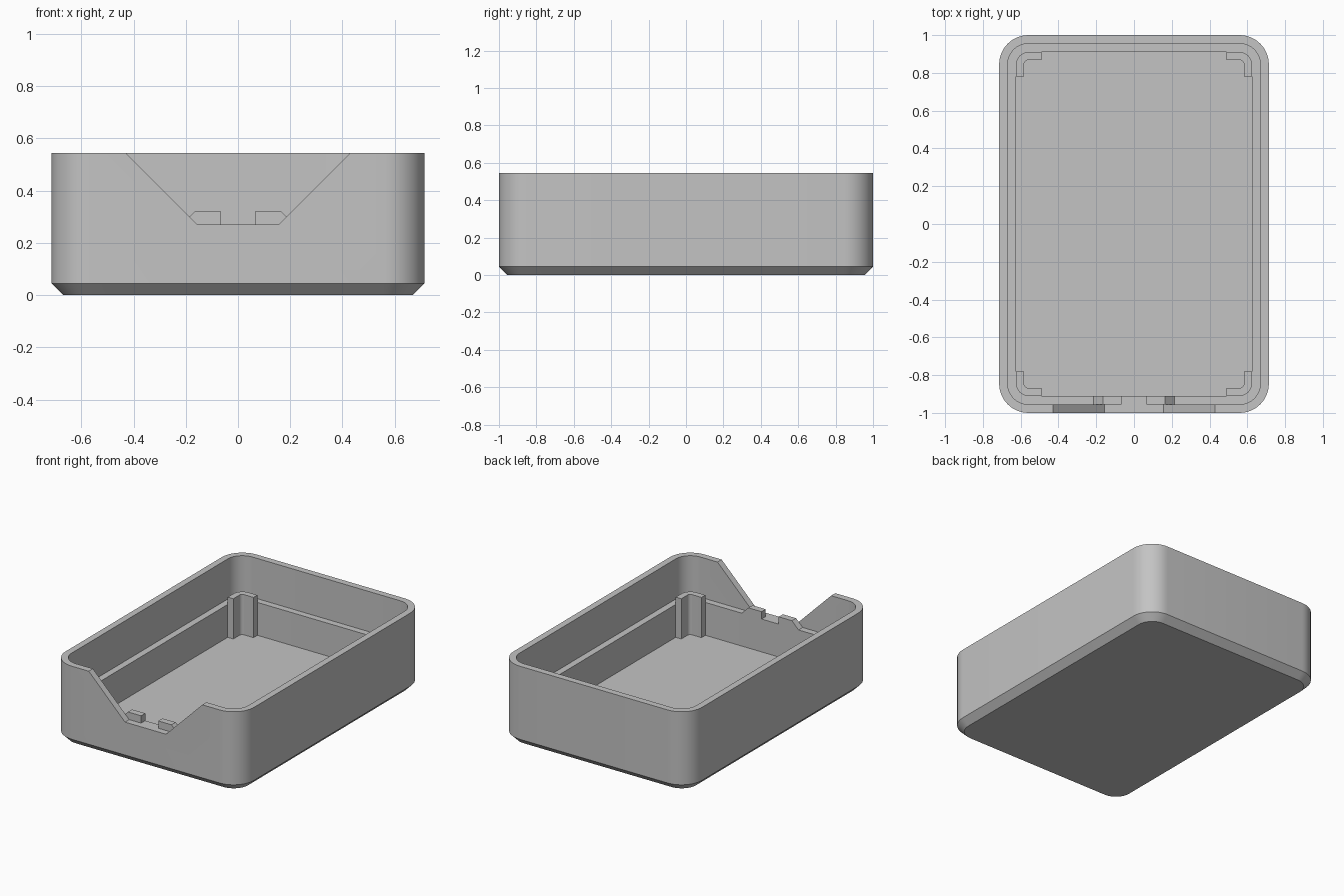
import bpy, bmesh, math

if "Cube" in bpy.data.objects:
    bpy.data.objects.remove(bpy.data.objects["Cube"], do_unlink=True)

HX, HY, TOP = 0.714, 1.0, 0.545     # half width, half length, rim height
WALL, RADIUS = 0.045, 0.155         # wall thickness, outer corner radius
FLOOR, LEDGE, TAB_TOP = 0.045, 0.27, 0.32
STEPS = 12

grey = bpy.data.materials.new("plain grey")
grey.use_nodes = True
colour = (0.55, 0.55, 0.55, 1)
grey.diffuse_color = colour
grey.node_tree.nodes["Principled BSDF"].inputs["Base Color"].default_value = colour


def finish(name, bm):
    bmesh.ops.recalc_face_normals(bm, faces=bm.faces)
    mesh = bpy.data.meshes.new(name)
    bm.to_mesh(mesh)
    bm.free()
    mesh.materials.append(grey)
    obj = bpy.data.objects.new(name, mesh)
    bpy.context.collection.objects.link(obj)
    return obj


def arc(cx, cy, r, start):
    return [(cx + r * math.cos(start + math.pi / 2 * i / STEPS),
             cy + r * math.sin(start + math.pi / 2 * i / STEPS))
            for i in range(STEPS + 1)]


def rounded_rect(inset):
    r = RADIUS - inset
    cx, cy = HX - RADIUS, HY - RADIUS
    corners = [(1, 1), (-1, 1), (-1, -1), (1, -1)]
    return [p for k, (sx, sy) in enumerate(corners)
            for p in arc(sx * cx, sy * cy, r, k * math.pi / 2)]


def loft(name, rings):
    """Skin a closed solid through matching rings of 3D points."""
    bm = bmesh.new()
    loops = [[bm.verts.new(p) for p in ring] for ring in rings]
    for a, b in zip(loops, loops[1:]):
        for i in range(len(a)):
            j = (i + 1) % len(a)
            bm.faces.new((a[i], a[j], b[j], b[i]))
    bm.faces.new(loops[0])
    bm.faces.new(loops[-1])
    return finish(name, bm)


def prism_y(name, profile, y0, y1):
    return loft(name, [[(x, y, z) for x, z in profile] for y in (y0, y1)])


# Tray: outer chamfer, wall, rim, stepped ledge and floor
steps = [(WALL, 0), (0, WALL), (0, TOP), (WALL, TOP),
         (WALL, LEDGE), (2 * WALL, LEDGE), (2 * WALL, FLOOR)]
tray = loft("tray", [[(x, y, z) for x, y in rounded_rect(i)] for i, z in steps])

# Sloped notch cut through the front wall
cutter = prism_y("notch_cutter",
                 [(-0.155, LEDGE), (0.155, LEDGE), (0.53, 0.645), (-0.53, 0.645)],
                 -HY - 0.1, -HY + WALL + 0.015)
cutter.hide_render = True
cut = tray.modifiers.new("notch", "BOOLEAN")
cut.operation = "DIFFERENCE"
cut.solver = "EXACT"
cut.object = cutter
bpy.context.view_layer.objects.active = tray
bpy.ops.object.modifier_apply(modifier=cut.name)
bpy.data.objects.remove(cutter, do_unlink=True)

# Corner posts: L-shaped, following the rounded inner corners
cx, cy = HX - RADIUS, HY - RADIUS
r_out = RADIUS - 2 * WALL
r_in = r_out - 0.042
end_x, end_y = 0.49, 0.78
outline = ([(cx + r_out, end_y)] + arc(cx, cy, r_out, 0) + [(end_x, cy + r_out)]
           + [(end_x, cy + r_in)] + arc(cx, cy, r_in, 0)[::-1] + [(cx + r_in, end_y)])
posts = []
for side, sx in (("left", 1), ("right", -1)):
    for end, sy in (("back", 1), ("front", -1)):
        posts.append(loft(f"{end}_{side}_post",
                          [[(sx * x, sy * y, z) for x, y in outline]
                           for z in (FLOOR, TAB_TOP)]))

# Small tabs on the front ledge, sloped on their outer ends
for side, s in (("left", 1), ("right", -1)):
    prism_y(f"{side}_tab",
            [(s * 0.065, LEDGE), (s * 0.215, LEDGE),
             (s * 0.165, TAB_TOP), (s * 0.065, TAB_TOP)],
            -HY + WALL, -HY + 2 * WALL)

# Smooth the rounded corners and keep the edges sharp
bpy.ops.object.select_all(action="DESELECT")
for obj in [tray] + posts:
    obj.select_set(True)
bpy.context.view_layer.objects.active = tray
bpy.ops.object.shade_smooth_by_angle(angle=math.radians(30))
